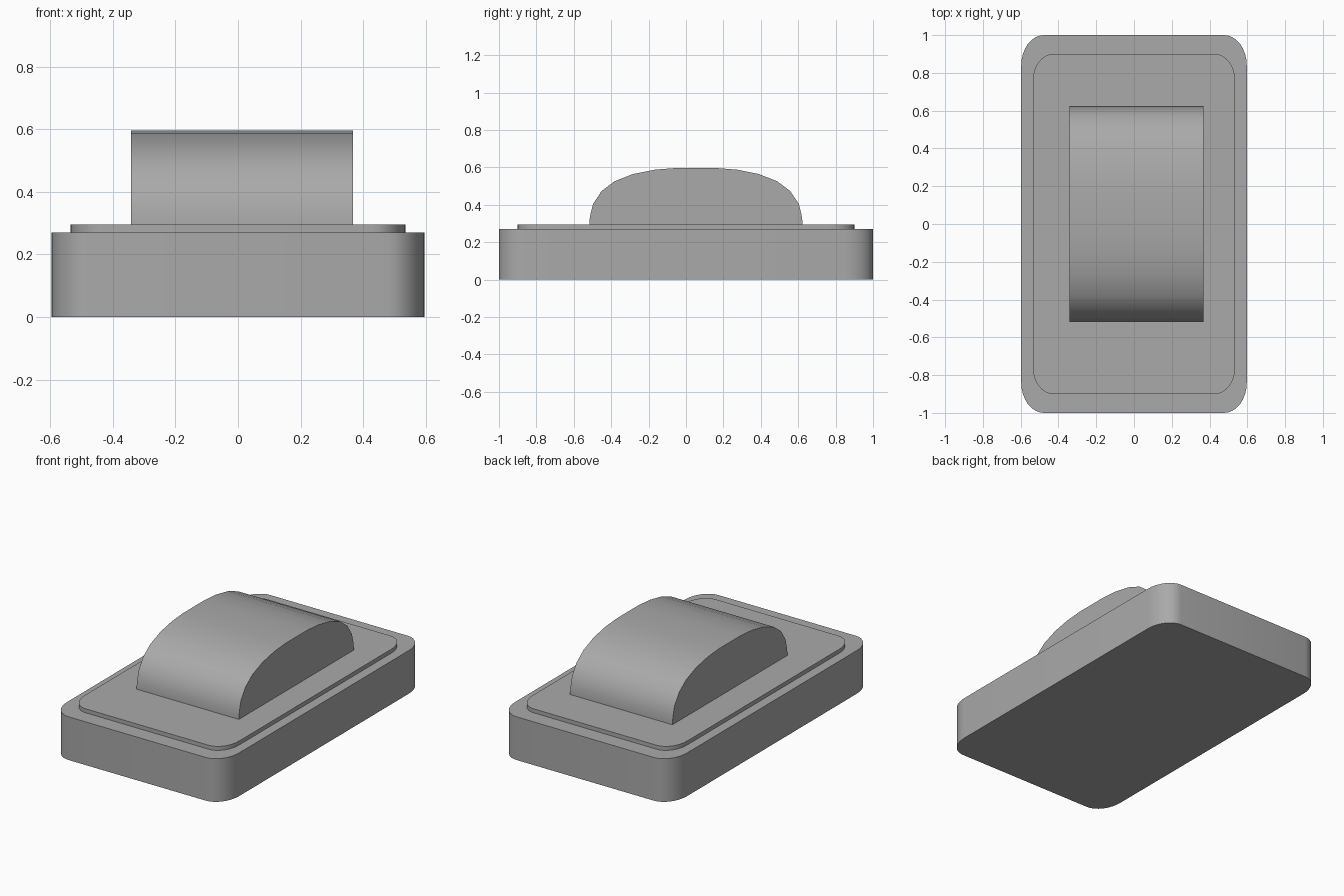
import bpy
import bmesh
import math
from mathutils import Vector

default_cube = bpy.data.objects.get("Cube")
if default_cube:
    bpy.data.objects.remove(default_cube, do_unlink=True)

# One plain grey for the whole model
GREY = (0.4, 0.4, 0.4, 1.0)
grey = bpy.data.materials.new("plain grey")
grey.use_nodes = True
grey.diffuse_color = GREY
grey.node_tree.nodes["Principled BSDF"].inputs["Base Color"].default_value = GREY


def extrude_profile(name, points, direction):
    """Fill a closed outline and extrude it into a solid."""
    bm = bmesh.new()
    face = bm.faces.new([bm.verts.new(p) for p in points])
    result = bmesh.ops.extrude_face_region(bm, geom=[face], use_keep_orig=True)
    moved = [v for v in result["geom"] if isinstance(v, bmesh.types.BMVert)]
    bmesh.ops.translate(bm, verts=moved, vec=Vector(direction))
    bmesh.ops.recalc_face_normals(bm, faces=bm.faces)
    mesh = bpy.data.meshes.new(name)
    bm.to_mesh(mesh)
    bm.free()
    mesh.materials.append(grey)
    obj = bpy.data.objects.new(name, mesh)
    bpy.context.collection.objects.link(obj)
    bpy.ops.object.select_all(action="DESELECT")
    obj.select_set(True)
    bpy.context.view_layer.objects.active = obj
    bpy.ops.object.shade_smooth_by_angle(angle=math.radians(35))
    return obj


def rounded_slab(name, half_x, half_y, corner_x, corner_y, bottom, top, segments=8):
    """Slab whose four upright corners are quarter ellipses."""
    points = []
    for quarter, (sx, sy) in enumerate([(1, 1), (-1, 1), (-1, -1), (1, -1)]):
        for i in range(segments + 1):
            a = math.pi / 2 * (quarter + i / segments)
            points.append((sx * (half_x - corner_x) + corner_x * math.cos(a),
                           sy * (half_y - corner_y) + corner_y * math.sin(a),
                           bottom))
    return extrude_profile(name, points, (0, 0, top - bottom))


# Thick base and the thin plate on top of it
rounded_slab("base", 0.597, 1.0, 0.12, 0.16, 0.0, 0.271)
rounded_slab("top_plate", 0.536, 0.9, 0.108, 0.144, 0.26, 0.296)

# Domed block: half outline (distance from its middle, height), mirrored
DOME_Y = 0.053
half = [(0.57, 0.28), (0.57, 0.31), (0.564, 0.35), (0.55, 0.405), (0.505, 0.473),
        (0.435, 0.526), (0.335, 0.565), (0.22, 0.588), (0.105, 0.597)]
outline = half + [(-d, z) for d, z in reversed(half)]
extrude_profile("domed_block", [(-0.342, DOME_Y + d, z) for d, z in outline],
                (0.71, 0, 0))
